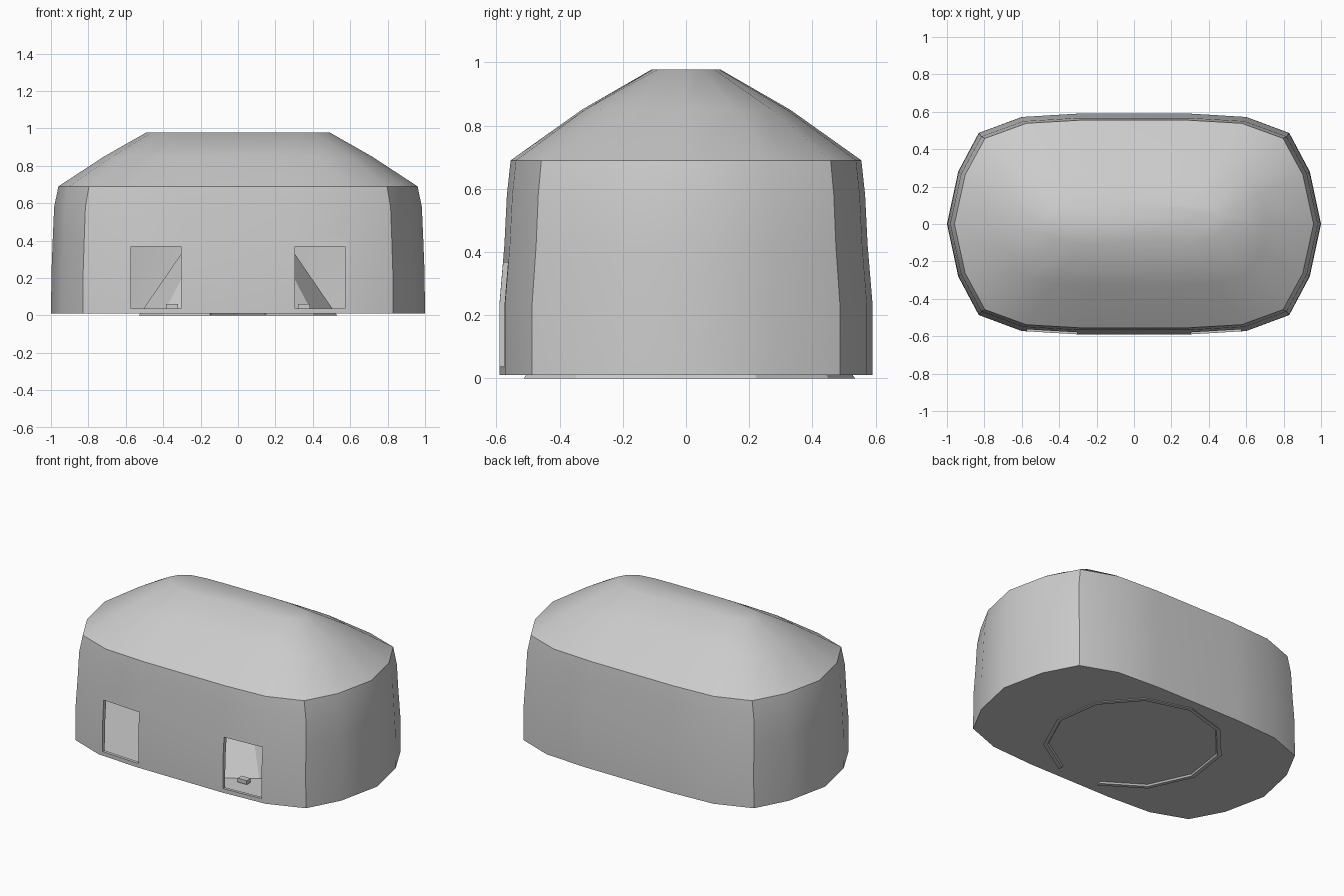
import bpy, bmesh, math

if "Cube" in bpy.data.objects:
    bpy.data.objects.remove(bpy.data.objects["Cube"])

def finish(name, bm):
    bmesh.ops.recalc_face_normals(bm, faces=bm.faces[:])
    me = bpy.data.meshes.new(name)
    bm.to_mesh(me)
    bm.free()
    ob = bpy.data.objects.new(name, me)
    bpy.context.collection.objects.link(ob)
    return ob

def activate(ob):
    bpy.ops.object.select_all(action='DESELECT')
    ob.select_set(True)
    bpy.context.view_layer.objects.active = ob

def box(name, x, y, z):
    bm = bmesh.new()
    bmesh.ops.create_cube(bm, size=1)
    for v in bm.verts:
        v.co = [a + (b - a) * (c + .5) for (a, b), c in zip((x, y, z), v.co)]
    return finish(name, bm)

# oblong hut plan (unit half sizes), mirrored into a full ring
quarter = [(1, 0), (.94, .475), (.83, .825), (.6, .97), (.3, 1)]
half = quarter + [(-x, y) for x, y in reversed(quarter)]
plan = half + [(x, -y) for x, y in reversed(half[1:-1])]

# wall and roof levels: height, half length, half width
levels = [(.01, 1, .59), (.24, .997, .59), (.42, .99, .575), (.58, .983, .567),
          (.69, .96, .555), (.85, .715, .33), (.978, .49, .108)]
bm = bmesh.new()
rings = [[bm.verts.new((x * sx, y * sy, z)) for x, y in plan] for z, sx, sy in levels]
n = len(plan)
for a, b in zip(rings, rings[1:]):
    for i in range(n):
        j = (i + 1) % n
        bm.faces.new((a[i], a[j], b[j], b[i]))
bm.faces.new(rings[0])
bm.faces.new(rings[-1])
hut = finish("hut_shell", bm)

# hollow interior and two front doorways
activate(hut)
sol = hut.modifiers.new("thickness", 'SOLIDIFY')
sol.thickness = .026
sol.offset = -1
cutters = []
for s in (-1, 1):
    c = box("doorway_cutter", sorted((s * .305, s * .572)), (-.8, -.35), (.037, .367))
    c.hide_render = True
    cutters.append(c)
    m = hut.modifiers.new("doorway", 'BOOLEAN')
    m.operation = 'DIFFERENCE'
    m.solver = 'EXACT'
    m.object = c
activate(hut)
for m in list(hut.modifiers):
    bpy.ops.object.modifier_apply(modifier=m.name)
for c in cutters:
    bpy.data.objects.remove(c)
bpy.ops.object.shade_smooth_by_angle(angle=math.radians(30))

# conical inner tent, eleven sides with the front side open
sides = 11
bm = bmesh.new()
def tent_ring(r, z):
    return [bm.verts.new((r * math.sin(t), r * math.cos(t), z))
            for t in (2 * math.pi * (i - 5) / sides for i in range(sides))]
outline = [(.535, 0), (.05, .7), (.03, .7), (.51, 0)]
tent = [tent_ring(r, z) for r, z in outline]
for k in range(4):
    a, b = tent[k], tent[(k + 1) % 4]
    for i in range(sides - 1):
        bm.faces.new((a[i], a[i + 1], b[i + 1], b[i]))
for i in (0, sides - 1):
    bm.faces.new([r[i] for r in tent])
finish("inner_tent", bm)

# small blocks just inside the doorways
for s in (-1, 1):
    box("floor_block", sorted((s * .32, s * .385)), (-.46, -.42), (.034, .06))
